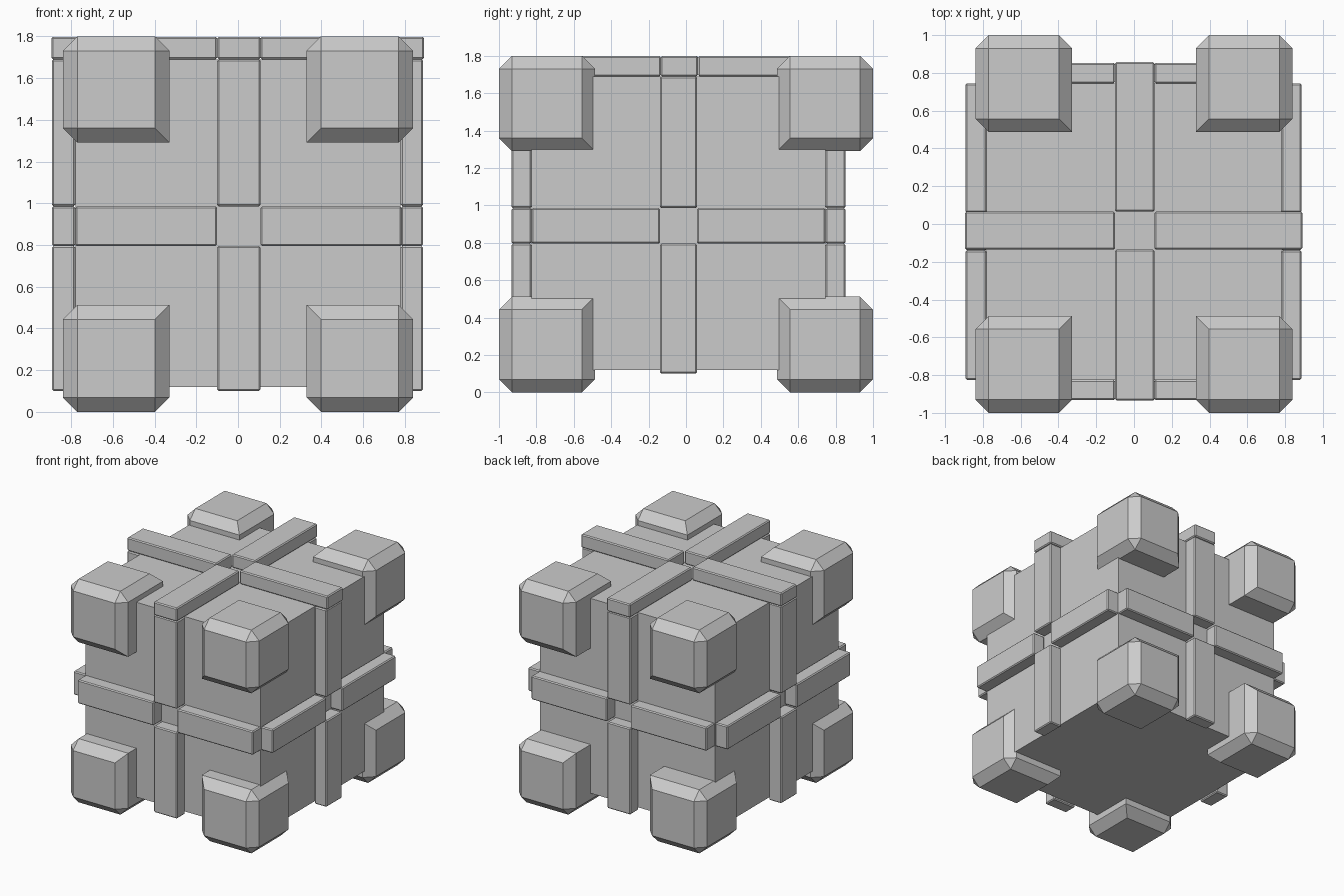
import bpy, bmesh
from mathutils import Vector

if "Cube" in bpy.data.objects:
    bpy.data.objects.remove(bpy.data.objects["Cube"])


def box(name, lo, hi, bevel=0.0, keep_sharp=None):
    """Box between two corners; edges touching the keep_sharp corner stay unbevelled."""
    bm = bmesh.new()
    bmesh.ops.create_cube(bm, size=1)
    for v in bm.verts:
        v.co = Vector([lo[i] if v.co[i] < 0 else hi[i] for i in range(3)])
    if bevel:
        edges = [e for e in bm.edges if keep_sharp is None or
                 all((v.co - Vector(keep_sharp)).length > 1e-4 for v in e.verts)]
        bmesh.ops.bevel(bm, geom=edges, offset=bevel, segments=1,
                        profile=0.5, affect='EDGES')
    bmesh.ops.recalc_face_normals(bm, faces=bm.faces)
    me = bpy.data.meshes.new(name)
    bm.to_mesh(me)
    bm.free()
    ob = bpy.data.objects.new(name, me)
    bpy.context.collection.objects.link(ob)
    return ob


# Main body
X, Y0, Y1, Z0, Z1 = 0.78, -0.825, 0.745, 0.12, 1.69
box("body", (-X, Y0, Z0), (X, Y1, Z1))

# Strap lines: each face has a cross with an open centre
BX = (-0.10, 0.108)
BY = (-0.14, 0.06)
BZ = (0.795, 0.985)
T = 0.107
B = 0.008

# Upright and level straps on front and back
for side, y0, y1 in (("front", Y0 - T, Y0), ("back", Y1, Y1 + T)):
    box(side + "_upright_low", (BX[0], y0, 0.10), (BX[1], y1, BZ[0]), B)
    box(side + "_upright_high", (BX[0], y0, BZ[1]), (BX[1], y1, Z1), B)
    box(side + "_level_left", (-X, y0, BZ[0]), (BX[0], y1, BZ[1]), B)
    box(side + "_level_right", (BX[1], y0, BZ[0]), (X + 0.005, y1, BZ[1]), B)

# Upright and level straps on left and right
for side, x0, x1 in (("left", -X - T - 0.005, -X), ("right", X, X + T)):
    box(side + "_upright_low", (x0, BY[0], 0.10), (x1, BY[1], BZ[0]), B)
    box(side + "_upright_high", (x0, BY[0], BZ[1]), (x1, BY[1], Z1), B)
    box(side + "_level_front", (x0, Y0, BZ[0]), (x1, BY[0], BZ[1]), B)
    box(side + "_level_back", (x0, BY[1], BZ[0]), (x1, Y1, BZ[1]), B)

# Straps on the top, overlapping the upright ones
TZ = Z1 + 0.108
box("top_strap_left", (-0.895, -0.135, Z1), (BX[0], 0.065, TZ), B)
box("top_strap_right", (BX[1], -0.135, Z1), (0.892, 0.065, TZ), B)
box("top_strap_front", (BX[0], -0.935, Z1), (BX[1], -0.135, TZ), B)
box("top_strap_back", (BX[0], 0.065, Z1), (BX[1], 0.858, TZ), B)

# Chamfered corner blocks, inner corner kept sharp
for sx in (-1, 1):
    for sy in (-1, 1):
        for top in (False, True):
            outer = (0.84 * sx, 1.0 * sy, 1.80 if top else 0.0)
            inner = (0.328 * sx, 0.487 * sy, 1.29 if top else 0.513)
            lo = [min(a, b) for a, b in zip(outer, inner)]
            hi = [max(a, b) for a, b in zip(outer, inner)]
            box("corner_block", lo, hi, 0.07, inner)
